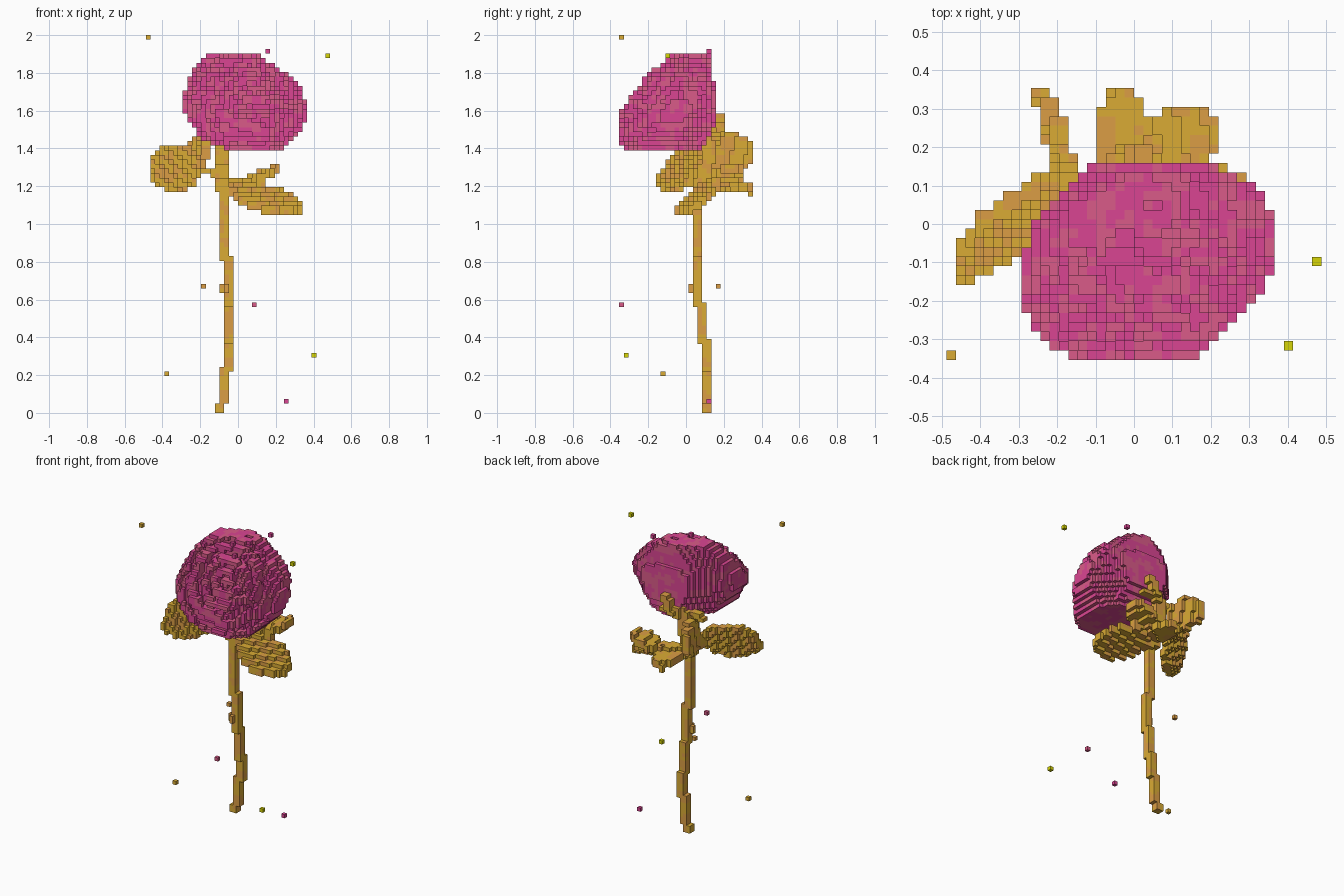
import bpy, bmesh, math
from mathutils import Vector, noise

if "Cube" in bpy.data.objects:
    bpy.data.objects.remove(bpy.data.objects["Cube"], do_unlink=True)

# Voxel grid
COUNT = (40, 29, 82)
V = 2 / COUNT[2]
ORIGIN = Vector((-COUNT[0] * V / 2, -COUNT[1] * V / 2, 0))
DIRS = [(1, 0, 0), (-1, 0, 0), (0, 1, 0), (0, -1, 0), (0, 0, 1), (0, 0, -1)]
taken = set()
parts = []


def material(name, rgb):
    m = bpy.data.materials.new(name)
    m.use_nodes = True
    m.diffuse_color = (*rgb, 1)
    m.node_tree.nodes["Principled BSDF"].inputs["Base Color"].default_value = (*rgb, 1)
    return m


PINK = material("magenta", (0.70, 0.060, 0.29))
ROSE = material("dusty rose", (0.70, 0.105, 0.25))
GOLD = material("gold", (0.70, 0.41, 0.035))
AMBER = material("amber", (0.71, 0.34, 0.060))
LIME = material("yellow green", (0.67, 0.66, 0.002))


def centre(c):
    return ORIGIN + Vector(c) * V + Vector((V, V, V)) / 2


def cell(p):
    return tuple(min(n - 1, max(0, math.floor((a - o) / V))) for a, o, n in zip(p, ORIGIN, COUNT))


def add(name, cells, mats):
    """Register a part, leaving out cells that an earlier part fills."""
    cells = set(cells) - taken
    taken.update(cells)
    parts.append((name, cells, mats))


def fill(test):
    for i in range(COUNT[0]):
        for j in range(COUNT[1]):
            for k in range(COUNT[2]):
                if test(centre((i, j, k))):
                    yield (i, j, k)


def tube(points, size=2):
    """Cells of a square rod, size cells wide, along a path."""
    cells = set()
    half = (size - 1) / 2 * V
    for a, b in zip(points, points[1:]):
        a, b = Vector(a), Vector(b)
        steps = int((b - a).length / V * 2) + 1
        for s in range(steps + 1):
            p = a.lerp(b, s / steps)
            base = cell((p.x - half, p.y - half, p.z))
            cells |= {(base[0] + i, base[1] + j, base[2]) for i in range(size) for j in range(size)}
    return cells


def leaf(axis, mid, slopes, radii, turn=0, thick=1.0):
    """Thin sloping oval; axis is its thin direction."""
    u, w = [n for n in range(3) if n != axis]
    co, si = math.cos(turn), math.sin(turn)

    def test(p):
        d = p - Vector(mid)
        a, b = d[u] * co + d[w] * si, d[w] * co - d[u] * si
        bend = d[axis] - slopes[0] * d[u] - slopes[1] * d[w]
        return (a / radii[0]) ** 2 + (b / radii[1]) ** 2 < 1 and abs(bend) < thick * V
    return set(fill(test))


# Bloom: height, x limits, y limits, then limits along both diagonals
PROFILE = [
    (1.40, -.07, .25, -.34, .08, -.25, .16, -.03, .35),
    (1.45, -.20, .30, -.355, .12, -.33, .21, -.12, .36),
    (1.52, -.24, .35, -.36, .15, -.38, .26, -.16, .37),
    (1.58, -.28, .365, -.36, .17, -.41, .30, -.18, .37),
    (1.65, -.305, .355, -.31, .17, -.40, .30, -.19, .34),
    (1.72, -.28, .33, -.26, .15, -.36, .29, -.19, .30),
    (1.80, -.25, .25, -.20, .14, -.29, .24, -.19, .23),
    (1.85, -.21, .18, -.13, .14, -.22, .19, -.19, .15),
    (1.90, -.17, .10, -.06, .12, -.15, .14, -.18, .06)]
FACING = Vector((.3, -.75, .6)).normalized()
BASE = Vector((-.06, .12, 1.45))
SIDE = FACING.cross(Vector((0, 0, 1))).normalized()
UPWARD = SIDE.cross(FACING)


def oval(a, b, limits, power):
    a0, a1, b0, b1 = limits
    da = abs(2 * a - a0 - a1) / (a1 - a0)
    db = abs(2 * b - b0 - b1) / (b1 - b0)
    return da ** power + db ** power < 1


def in_bloom(p):
    """Limits at each height, narrowed to a cup that flares from the stem."""
    d = p - BASE
    along = d.dot(FACING)
    if (d - along * FACING).length > 0.17 + 0.65 * along:
        return False
    for lo, hi in zip(PROFILE, PROFILE[1:]):
        if lo[0] <= p.z < hi[0]:
            t = (p.z - lo[0]) / (hi[0] - lo[0])
            lim = [a + (b - a) * t for a, b in zip(lo[1:], hi[1:])]
            r = math.sqrt(0.5)
            return (oval(p.x, p.y, lim[:4], 4)
                    and oval((p.x + p.y) * r, (p.x - p.y) * r, lim[4:], 3))
    return False


def petals(p):
    """Bloom with a spiral of petal gaps cut into its open face."""
    if not in_bloom(p):
        return False
    d = p - BASE
    a, b = d.dot(SIDE), d.dot(UPWARD)
    r = math.hypot(a, b)
    if d.dot(FACING) > 0.2 and r < 0.31:
        turn = r / 0.085 + math.atan2(b, a) / math.tau + 0.45 * noise.noise(p * 9)
        if turn % 1 < 0.4:
            return in_bloom(p + FACING * 0.055)
    return True


add("bloom", fill(petals), (PINK, ROSE))

# Stem and thorns
add("stem", tube([(-.098, .11, 0), (-.098, .11, .04), (-.073, .11, .06), (-.073, .11, .22),
                  (-.049, .11, .24), (-.049, .11, .36), (-.049, .085, .4), (-.049, .085, .56),
                  (-.049, .061, .6), (-.049, .061, .8), (-.073, .061, .84), (-.073, .061, 1.18)])
    | tube([(-.08, .07, 1.18), (-.085, .09, 1.26), (-.095, .12, 1.36), (-.07, .13, 1.5)], 3),
    (GOLD, AMBER))
add("thorns", [cell((-.085, .05, .65)), cell((-.085, .05, .68)),
               cell((-.06, .025, .65)), cell((-.06, .025, .67))], (GOLD, AMBER))

# Sepals behind the bloom
add("sepals", tube([(-.2, .1, 1.46), (-.13, .11, 1.47), (-.06, .15, 1.49), (.06, .15, 1.48)])
    | tube([(-.05, .16, 1.46), (0, .18, 1.5), (.02, .17, 1.58)]), (GOLD, AMBER))

# Leaf stalks
HUB = (-.08, .08, 1.26)
add("leaf_stalks", tube([HUB, (-.14, .1, 1.27), (-.19, .12, 1.28), (-.2, .17, 1.36)])
    | tube([(-.07, .07, 1.17), (.0, .08, 1.17)])
    | tube([(-.07, .08, 1.2), (.0, .14, 1.22), (.08, .18, 1.24)])
    | tube([(-.07, .08, 1.2), (-.04, .17, 1.2)]), (GOLD, AMBER))

# Leaves
add("right_leaf", leaf(1, (-.33, -.01, 1.295), (.72, .55), (.14, .13), thick=1.2), (GOLD, AMBER))
add("back_right_leaf", leaf(0, (-.21, .25, 1.38), (-.3, .1), (.12, .1), .1), (GOLD, AMBER))
add("left_leaf", leaf(2, (.145, .06, 1.138), (-.2, .55), (.195, .11), -.15), (GOLD, AMBER))
add("back_left_leaf", leaf(2, (.135, .225, 1.26), (.38, .1), (.09, .085), .2), (GOLD, AMBER))
add("back_leaf", leaf(2, (-.03, .235, 1.2), (.1, -.15), (.07, .12)), (GOLD, AMBER))

# Loose floating cubes
FLOATERS = [(GOLD, -.475, -.34, 1.99), (PINK, .155, .13, 1.91), (LIME, .475, -.105, 1.885),
            (AMBER, -.185, .18, .675), (ROSE, .08, -.34, .57), (LIME, .396, -.315, .31),
            (GOLD, -.375, -.125, .2), (PINK, .26, .13, .07)]
for n, (mat, *p) in enumerate(FLOATERS):
    add(f"floating_cube_{n + 1}", [cell(p)], (mat,))


def build(name, cells, mats):
    """Mesh the exposed cell faces; soft noise patches get the second colour."""
    bm = bmesh.new()
    corners = {}

    def corner(c):
        if c not in corners:
            corners[c] = bm.verts.new(ORIGIN + Vector(c) * V)
        return corners[c]

    for c in sorted(cells):
        patch = len(mats) > 1 and noise.noise(centre(c) * 18) > 0.05
        for d in DIRS:
            if tuple(a + b for a, b in zip(c, d)) in taken:
                continue
            ax = next(n for n in range(3) if d[n])
            quad = []
            for s, t in ((0, 0), (1, 0), (1, 1), (0, 1)):
                v = list(c)
                v[ax] += d[ax] > 0
                v[(ax + 1) % 3] += s
                v[(ax + 2) % 3] += t
                quad.append(corner(tuple(v)))
            face = bm.faces.new(quad if d[ax] > 0 else quad[::-1])
            face.material_index = int(patch)
    mesh = bpy.data.meshes.new(name)
    bm.to_mesh(mesh)
    bm.free()
    for m in mats:
        mesh.materials.append(m)
    bpy.context.collection.objects.link(bpy.data.objects.new(name, mesh))


for part in parts:
    build(*part)
